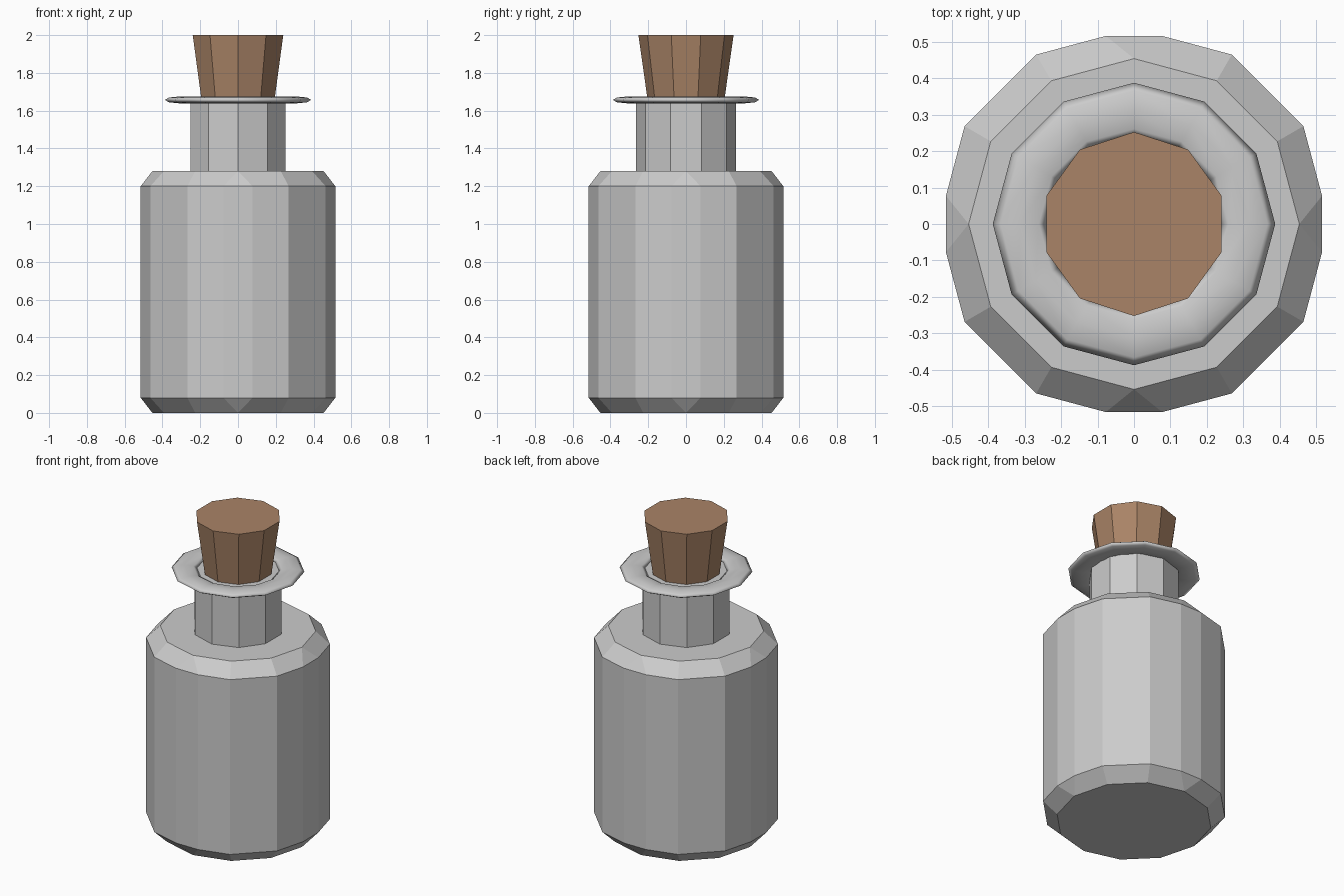
import bpy, bmesh, math

if "Cube" in bpy.data.objects:
    bpy.data.objects.remove(bpy.data.objects["Cube"])


def lathe(name, sides, profile, closed=False):
    """Revolve (radius, z) points around z with a vertex on the y axis."""
    bm = bmesh.new()
    rings = []
    for r, z in profile:
        rings.append([bm.verts.new((r * math.sin(2 * math.pi * i / sides),
                                    r * math.cos(2 * math.pi * i / sides), z))
                      for i in range(sides)])
    pairs = list(zip(rings, rings[1:]))
    if closed:
        pairs.append((rings[-1], rings[0]))
    else:
        bm.faces.new(rings[0])
        bm.faces.new(rings[-1])
    for a, b in pairs:
        for i in range(sides):
            j = (i + 1) % sides
            bm.faces.new((a[i], a[j], b[j], b[i]))
    bmesh.ops.recalc_face_normals(bm, faces=bm.faces[:])
    mesh = bpy.data.meshes.new(name)
    bm.to_mesh(mesh)
    bm.free()
    obj = bpy.data.objects.new(name, mesh)
    bpy.context.collection.objects.link(obj)
    return obj


# Body: 12-sided cylinder, bevelled around both caps and on the four axis edges
body = lathe("bottle_body", 12, [(0.536, 0), (0.536, 1.28)])
bm = bmesh.new()
bm.from_mesh(body.data)
edges = []
for e in bm.edges:
    a, b = e.verts
    upright = abs(a.co.z - b.co.z) > 0.1
    on_axis = min(abs(a.co.x), abs(a.co.y)) < 0.01
    if not upright or on_axis:
        edges.append(e)
bmesh.ops.bevel(bm, geom=edges, offset=0.08, offset_type='OFFSET',
                segments=1, profile=0.5, affect='EDGES')
bm.to_mesh(body.data)
bm.free()

# Neck: 10-sided, running up into the rim
lathe("bottle_neck", 10, [(0.265, 1.2), (0.265, 1.655)])

# Rim: flattened smooth ring
section = [(0.313 + 0.074 * math.cos(math.pi * k / 4),
            1.657 + 0.018 * math.sin(math.pi * k / 4)) for k in range(8)]
rim = lathe("bottle_rim", 12, section, closed=True)
for p in rim.data.polygons:
    p.use_smooth = True

# Cork: tapered 10-sided stopper
cork = lathe("cork", 10, [(0.178, 1.48), (0.252, 2.0)])
mat = bpy.data.materials.new("cork_brown")
mat.diffuse_color = (0.40, 0.23, 0.135, 1)
mat.use_nodes = True
mat.node_tree.nodes["Principled BSDF"].inputs["Base Color"].default_value = mat.diffuse_color
cork.data.materials.append(mat)
